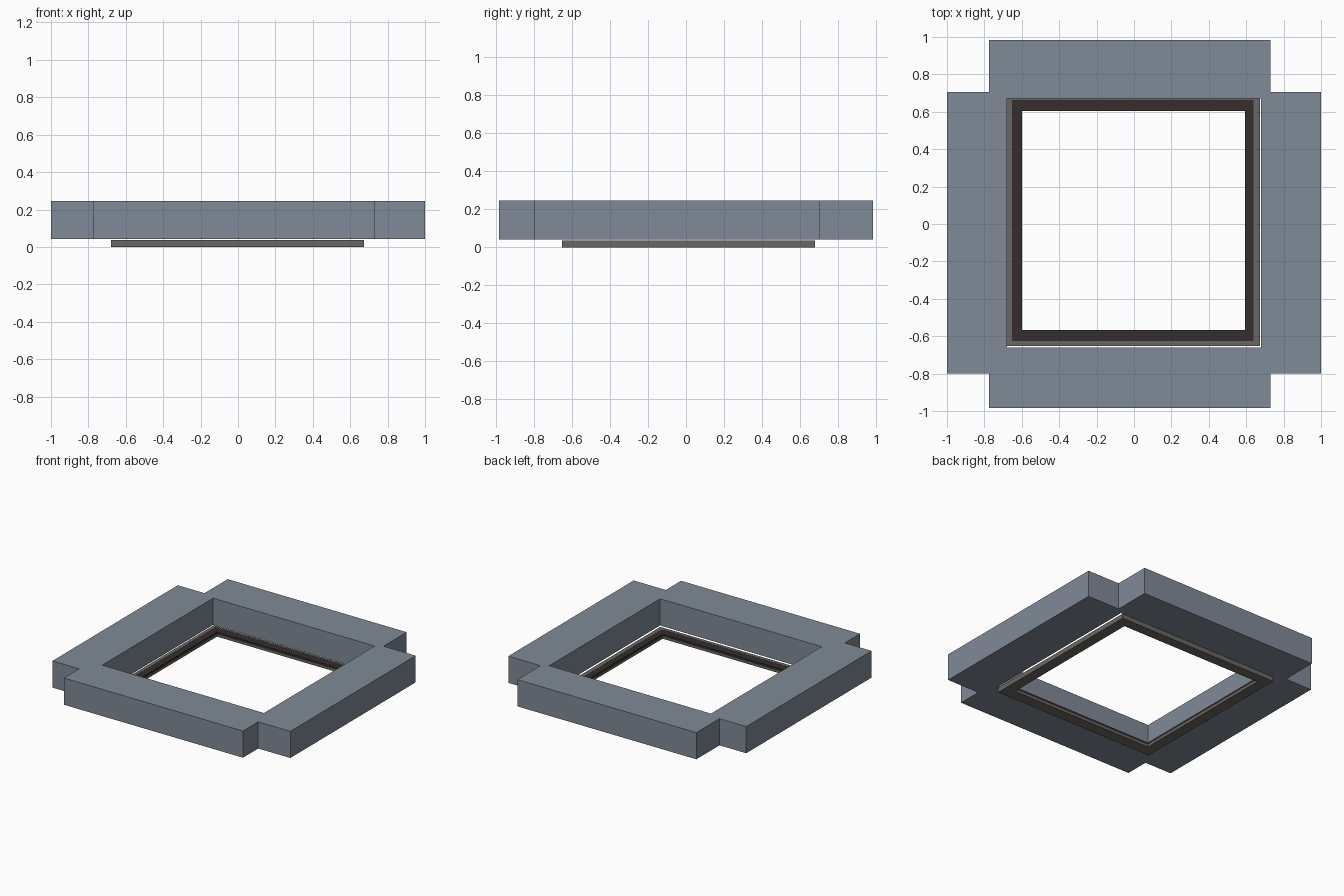
import bpy, bmesh

if "Cube" in bpy.data.objects:
    bpy.data.objects.remove(bpy.data.objects["Cube"])


def material(name, rgb):
    m = bpy.data.materials.new(name)
    m.diffuse_color = (*rgb, 1.0)
    m.use_nodes = True
    m.node_tree.nodes["Principled BSDF"].inputs["Base Color"].default_value = m.diffuse_color
    return m


slate = material("slate blue grey", (0.215, 0.255, 0.31))
grey = material("warm grey", (0.143, 0.136, 0.13))
dark = material("dark brown", (0.035, 0.027, 0.027))


def rect(x0, x1, y0, y1):
    return [(x0, y0), (x1, y0), (x1, y1), (x0, y1)]


def ring(name, outer, inner, z0, z1, mat):
    """Extruded outline with a hole through it."""
    bm = bmesh.new()
    for loop in (outer, inner):
        vs = [bm.verts.new((x, y, z0)) for x, y in loop]
        for a, b in zip(vs, vs[1:] + vs[:1]):
            bm.edges.new((a, b))
    bmesh.ops.triangle_fill(bm, edges=bm.edges[:], use_beauty=True)
    ext = bmesh.ops.extrude_face_region(bm, geom=bm.faces[:], use_keep_orig=True)
    top = [g for g in ext["geom"] if isinstance(g, bmesh.types.BMVert)]
    bmesh.ops.translate(bm, verts=top, vec=(0, 0, z1 - z0))
    bmesh.ops.recalc_face_normals(bm, faces=bm.faces[:])
    bmesh.ops.dissolve_limit(bm, angle_limit=0.01, verts=bm.verts[:], edges=bm.edges[:])
    bmesh.ops.triangulate(bm, faces=bm.faces[:])
    me = bpy.data.meshes.new(name)
    bm.to_mesh(me)
    bm.free()
    me.materials.append(mat)
    ob = bpy.data.objects.new(name, me)
    bpy.context.collection.objects.link(ob)
    return ob


# Thick surround with notched corners
xa, xb, ya, yb = -0.775, 0.73, -0.80, 0.705
X, Y = 1.0, 0.983
cross = [(xa, -Y), (xb, -Y), (xb, ya), (X, ya), (X, yb), (xb, yb),
         (xb, Y), (xa, Y), (xa, yb), (-X, yb), (-X, ya), (xa, ya)]
ring("surround", cross, rect(-0.68, 0.68, -0.66, 0.672), 0.042, 0.245, slate)

# Thin frame under the opening: base plate, raised lip and dark inlay
opening = rect(-0.60, 0.593, -0.567, 0.604)
seat = rect(-0.652, 0.64, -0.626, 0.663)
edge = rect(-0.68, 0.673, -0.653, 0.68)
ring("frame_base", edge, opening, 0.0, 0.018, grey)
ring("frame_lip", edge, seat, 0.018, 0.036, grey)
ring("frame_inlay", seat, opening, 0.018, 0.035, dark)
